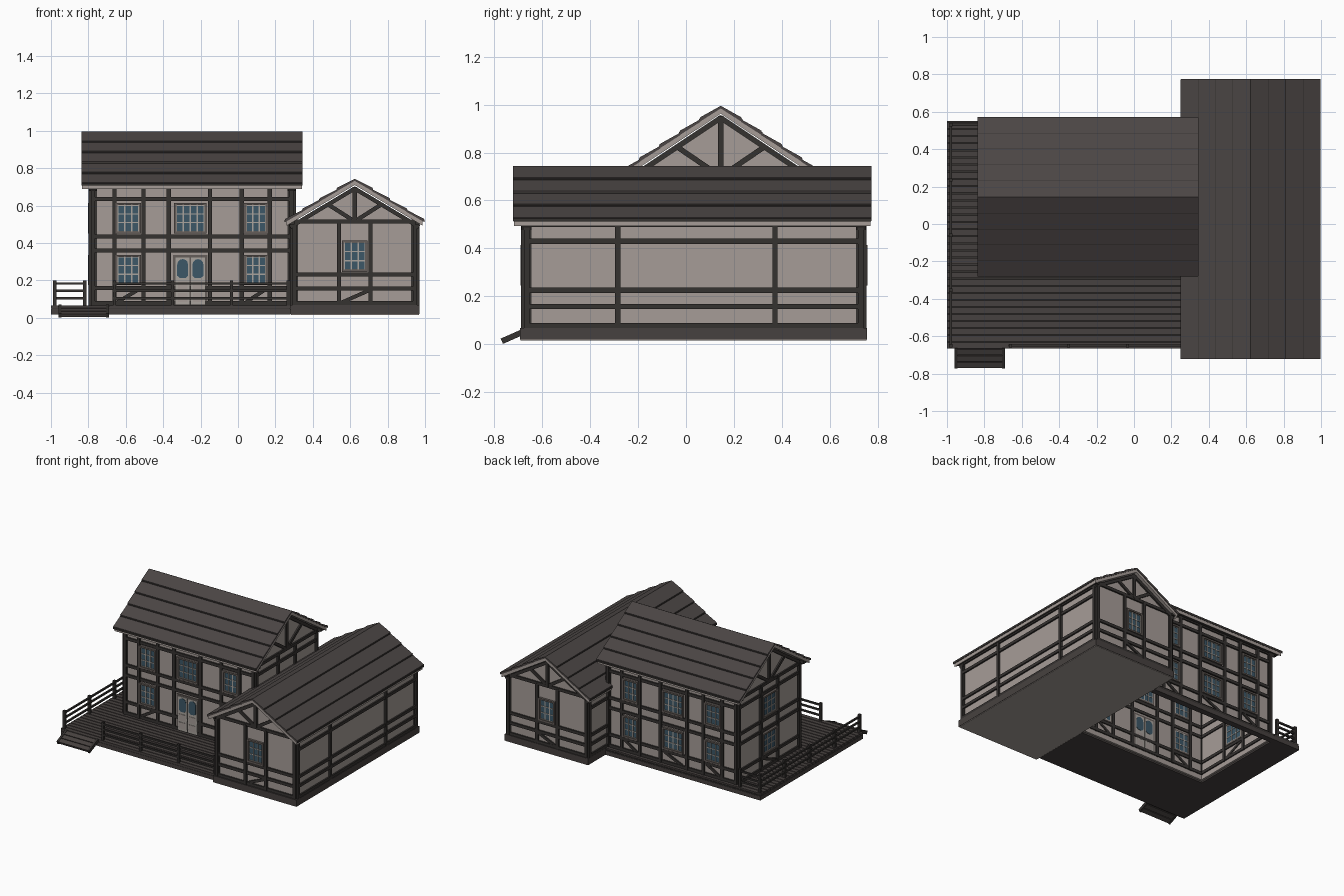
import bpy, bmesh, math
from mathutils import Vector

if "Cube" in bpy.data.objects:
    bpy.data.objects.remove(bpy.data.objects["Cube"])

COLOURS = {
    "plaster": (0.38, 0.335, 0.31),
    "dark_timber": (0.036, 0.032, 0.03),
    "roof_boards": (0.07, 0.06, 0.058),
    "deck_boards": (0.062, 0.053, 0.05),
    "window_frame": (0.13, 0.11, 0.1),
    "pale_wood": (0.4, 0.37, 0.34),
    "blue_glass": (0.045, 0.095, 0.135),
}
MATS = {}
for name, rgb in COLOURS.items():
    m = bpy.data.materials.new(name)
    m.use_nodes = True
    m.diffuse_color = (*rgb, 1)
    bsdf = m.node_tree.nodes["Principled BSDF"]
    bsdf.inputs["Base Color"].default_value = (*rgb, 1)
    bsdf.inputs["Roughness"].default_value = 0.9
    MATS[name] = m

X, Y, Z = Vector((1, 0, 0)), Vector((0, 1, 0)), Vector((0, 0, 1))
PARTS = {}


def prism(part, mat, frame, poly, d0, d1):
    """Extrude an outline in a wall's plane from depth d0 to d1."""
    bm = PARTS.setdefault(part, (bmesh.new(), mat))[0]
    o, u, n = frame
    a, b = [[bm.verts.new(o + u * p + Z * q + n * d) for p, q in poly] for d in (d0, d1)]
    bm.faces.new(a)
    bm.faces.new(b[::-1])
    for i in range(len(a)):
        j = (i + 1) % len(a)
        bm.faces.new((a[i], a[j], b[j], b[i]))


def rect(part, mat, frame, u0, u1, z0, z1, d0, d1):
    prism(part, mat, frame, [(u0, z0), (u1, z0), (u1, z1), (u0, z1)], d0, d1)


def bar(part, mat, frame, p, q, w, d0, d1):
    p, q = Vector(p), Vector(q)
    t = (q - p).normalized() * w / 2
    s = Vector((-t.y, t.x))
    prism(part, mat, frame, [p + s, p - s, q - s, q + s], d0, d1)


WORLD = (Vector((0, 0, 0)), X, Y)


def box(part, mat, x0, x1, y0, y1, z0, z1):
    rect(part, mat, WORLD, x0, x1, z0, z1, y0, y1)


def timbers(part, frame, u0, u1, z0, z1, posts, rails, w=0.022):
    for u in posts:
        rect(part, "dark_timber", frame, u - w / 2, u + w / 2, z0, z1, -0.03, 0.014)
    for z in rails:
        rect(part, "dark_timber", frame, u0, u1, z - w / 2, z + w / 2, -0.028, 0.011)


def window(part, frame, u0, u1, z0, z1, cols, rows=3):
    rect(part + "_glass", "blue_glass", frame, u0, u1, z0, z1, -0.024, 0.004)
    f = 0.012
    for a, b, c, d in ((u0 - f, u0, z0 - f, z1 + f), (u1, u1 + f, z0 - f, z1 + f),
                       (u0, u1, z0 - f, z0), (u0, u1, z1, z1 + f)):
        rect(part + "_frames", "window_frame", frame, a, b, c, d, -0.026, 0.017)
    for i in range(cols + 1):
        u = u0 + (u1 - u0) * i / cols
        rect(part + "_muntins", "pale_wood", frame, u - 0.0035, u + 0.0035, z0, z1, -0.026, 0.009)
    for i in range(rows + 1):
        z = z0 + (z1 - z0) * i / rows
        rect(part + "_muntins", "pale_wood", frame, u0, u1, z - 0.003, z + 0.003, -0.026, 0.008)


def gable_truss(part, frame, half, tie, apex, slope, spread):
    """Rafters, king post and two raking struts."""
    rect(part, "dark_timber", frame, -0.012, 0.012, tie, apex - 0.005, -0.03, 0.013)
    for s in (-1, 1):
        bar(part, "dark_timber", frame, (0, apex - 0.012), (s * half, apex - 0.012 - slope * half),
            0.022, -0.03, 0.012)
        bar(part, "dark_timber", frame, (s * 0.015, tie + 0.01),
            (s * spread, apex - 0.015 - slope * spread), 0.022, -0.03, 0.011)


def roof(part, frame, half, top, eave, d0, d1, courses):
    """Pale under-slab with overlapping boards on both slopes."""
    drop = 0.012
    for s in (-1, 1):
        def at(t, lift):
            return (s * half * t, top + (eave - top) * t - drop + lift)
        prism(part + "_underside", "plaster", frame,
              [at(0, 0), at(0.985, 0), at(0.985, -0.026), at(0, -0.026)], d0 + 0.004, d1 - 0.004)
        for i in range(courses):
            a, b = i / courses, (i + 1) / courses
            prism(part + "_boards", "roof_boards", frame,
                  [at(a, -0.004), at(b, -0.002), at(b + 0.008, 0.016), at(a, 0.007)], d0, d1)
            # Shadow lip under each board edge
            prism(part + "_board_lips", "dark_timber", frame,
                  [at(b - 0.01, 0), at(b + 0.014, 0), at(b + 0.014, 0.012), at(b - 0.01, 0.012)],
                  d0 + 0.002, d1 - 0.002)


# Main house: four thin walls, open underneath
MX0, MX1, MY, MH = -0.785, 0.295, 0.145, 0.365
front = (Vector((0, MY - MH, 0)), X, -Y)
back = (Vector((0, MY + MH, 0)), X, Y)
left_end = (Vector((MX0, MY, 0)), Y, -X)
right_end = (Vector((MX1, MY, 0)), Y, X)
RAILS = (0.078, 0.16, 0.36, 0.435, 0.635, 0.7)
POSTS = (-0.775, -0.66, -0.505, -0.37, -0.15, 0.02, 0.17, 0.285)
COLUMNS = ((-0.643, -0.53, 3), (-0.33, -0.18, 4), (0.045, 0.148, 3))
for side in (front, back):
    rect("main_walls", "plaster", side, MX0, MX1, 0.03, 0.715, -0.02, 0)
    timbers("main_timbers", side, MX0, MX1, 0.065, 0.71, POSTS, RAILS)
    rect("main_eave_beams", "dark_timber", side, MX0 - 0.04, MX1 + 0.04, 0.7, 0.722, -0.01, 0.035)
    for u0, u1, cols in COLUMNS:
        window("main_windows", side, u0, u1, 0.462, 0.602, cols)
        if cols == 3 or side is back:
            window("main_windows", side, u0, u1, 0.187, 0.325, cols)
            bar("main_timbers", "dark_timber", side, (u0, 0.085), (u1, 0.152), 0.02, -0.025, 0.009)
for side in (left_end, right_end):
    prism("main_end_walls", "plaster", side,
          [(-MH, 0.03), (MH, 0.03), (MH, 0.712), (0, 0.957), (-MH, 0.712)], -0.02, 0)
    timbers("main_timbers", side, -MH, MH, 0.065, 0.71, (-0.355, -0.1, 0.1, 0.355), RAILS)
    gable_truss("main_gable_truss", side, 0.385, 0.7, 0.957, 0.667, 0.18)
for z0, z1 in ((0.462, 0.602), (0.187, 0.325)):
    window("main_windows", left_end, -0.072, 0.072, z0, z1, 3)
bar("main_timbers", "dark_timber", left_end, (-0.08, 0.085), (0.08, 0.152), 0.02, -0.025, 0.009)
roof("main_roof", left_end, 0.42, 1.0, 0.722, -(MX1 - MX0) - 0.05, 0.053, 5)

# Double door with arched lights
rect("door_frame", "window_frame", front, -0.347, -0.163, 0.066, 0.335, -0.024, 0.006)
for s in (-1, 1):
    c = -0.255 + s * 0.041
    rect("door_leaves", "pale_wood", front, c - 0.038, c + 0.038, 0.07, 0.323, -0.026, 0.012)
    arch = [(c + 0.029 * math.cos(k * math.pi / 6), 0.285 + 0.029 * math.sin(k * math.pi / 6))
            for k in range(7)]
    prism("door_glass", "blue_glass", front,
          arch + [(c - 0.029, 0.225), (c - 0.015, 0.212), (c + 0.015, 0.212), (c + 0.029, 0.225)],
          -0.028, 0.015)
    for z in (0.085, 0.145):
        rect("door_panels", "plaster", front, c - 0.026, c + 0.026, z, z + 0.048, -0.027, 0.015)

# Side wing: solid block with a gable at each end
WX, WH, WY0, WY1 = 0.624, 0.332, -0.675, 0.74
wing_front = (Vector((WX, WY0, 0)), X, -Y)
wing_back = (Vector((WX, WY1, 0)), X, Y)
prism("wing_walls", "plaster", wing_front,
      [(-WH, 0.03), (WH, 0.03), (WH, 0.505), (0, 0.703), (-WH, 0.505)], WY0 - WY1, 0)
for side in (wing_front, wing_back):
    timbers("wing_timbers", side, -WH, WH, 0.065, 0.515, (-0.322, -0.085, 0.085, 0.322),
            (0.078, 0.157, 0.232, 0.515))
    gable_truss("wing_gable_truss", side, 0.345, 0.515, 0.703, 0.597, 0.14)
    window("wing_windows", side, -0.056, 0.056, 0.257, 0.402, 3)
    bar("wing_timbers", "dark_timber", side, (-0.07, 0.082), (0.08, 0.148), 0.02, -0.02, 0.01)
for s in (-1, 1):
    side = (Vector((WX + s * WH, 0, 0)), Y, X * s)
    timbers("wing_timbers", side, WY0, WY1, 0.065, 0.51, (WY0 + 0.01, -0.285, 0.372, WY1 - 0.01),
            (0.078, 0.157, 0.225, 0.43, 0.5))
    rect("wing_eave_beams", "dark_timber", side, WY0 - 0.027, WY1 + 0.022, 0.5, 0.518, -0.01, 0.022)
roof("wing_roof", wing_front, 0.369, 0.748, 0.527, WY0 - WY1 - 0.034, 0.048, 4)

# Wing plinth with a pale underside
box("wing_plinth", "deck_boards", 0.28, 0.97, -0.694, 0.756, 0.02, 0.068)
box("wing_underside", "plaster", 0.283, 0.967, -0.691, 0.753, 0.016, 0.022)

# Deck: L-shaped slab, back strip and boards
DX0, DX1, DY0, DY1 = -1.0, 0.28, -0.665, 0.55
for x0, x1, y0, y1 in ((DX0, DX1, DY0, -0.215), (DX0, -0.78, -0.215, DY1), (-0.78, DX1, 0.505, DY1)):
    box("deck_slab", "deck_boards", x0, x1, y0, y1, 0.018, 0.048)
    count = max(1, round((y1 - y0) / 0.0375))
    step = (y1 - y0) / count
    for i in range(count):
        y = y0 + i * step
        box("deck_planks", "deck_boards", x0, x1, y, y + step - 0.006, 0.05, 0.067)
    box("deck_joints", "dark_timber", x0 + 0.002, x1 - 0.002, y0 + 0.002, y1 - 0.002, 0.046, 0.056)

# Railings: front, left side and short back return
RAIL_Z = (0.105, 0.145, 0.183)
for z in RAIL_Z:
    box("railing_rails", "dark_timber", -0.67, 0.28, -0.656, -0.644, z - 0.006, z + 0.006)
    box("railing_rails", "dark_timber", -0.986, -0.974, -0.65, 0.535, z - 0.006, z + 0.006)
    box("railing_rails", "dark_timber", -0.98, -0.81, 0.524, 0.536, z - 0.006, z + 0.006)
spots = [(x, -0.65) for x in (-0.66, -0.35, -0.035, 0.268)]
spots += [(-0.98, -0.65 + i * 0.295) for i in range(5)] + [(-0.82, 0.53)]
for x, y in spots:
    box("railing_posts", "dark_timber", x - 0.009, x + 0.009, y - 0.009, y + 0.009, 0.06, 0.2)

# Sloping steps: two stringers and three treads
side = (Vector((0, 0, 0)), Y, X)
top, foot = Vector((-0.66, 0.06)), Vector((-0.769, 0.012))
for x in (-0.96, -0.705):
    bar("step_stringers", "dark_timber", side, top, foot, 0.024, x, x + 0.015)
for i in range(3):
    p = top.lerp(foot, 0.06 + i * 0.32)
    bar("step_treads", "deck_boards", side, p, top.lerp(foot, 0.34 + i * 0.32), 0.018, -0.955, -0.695)

# Turn every part into an object
for name, (bm, mat) in PARTS.items():
    bmesh.ops.recalc_face_normals(bm, faces=bm.faces[:])
    mesh = bpy.data.meshes.new(name)
    bm.to_mesh(mesh)
    bm.free()
    mesh.materials.append(MATS[mat])
    bpy.context.scene.collection.objects.link(bpy.data.objects.new(name, mesh))
